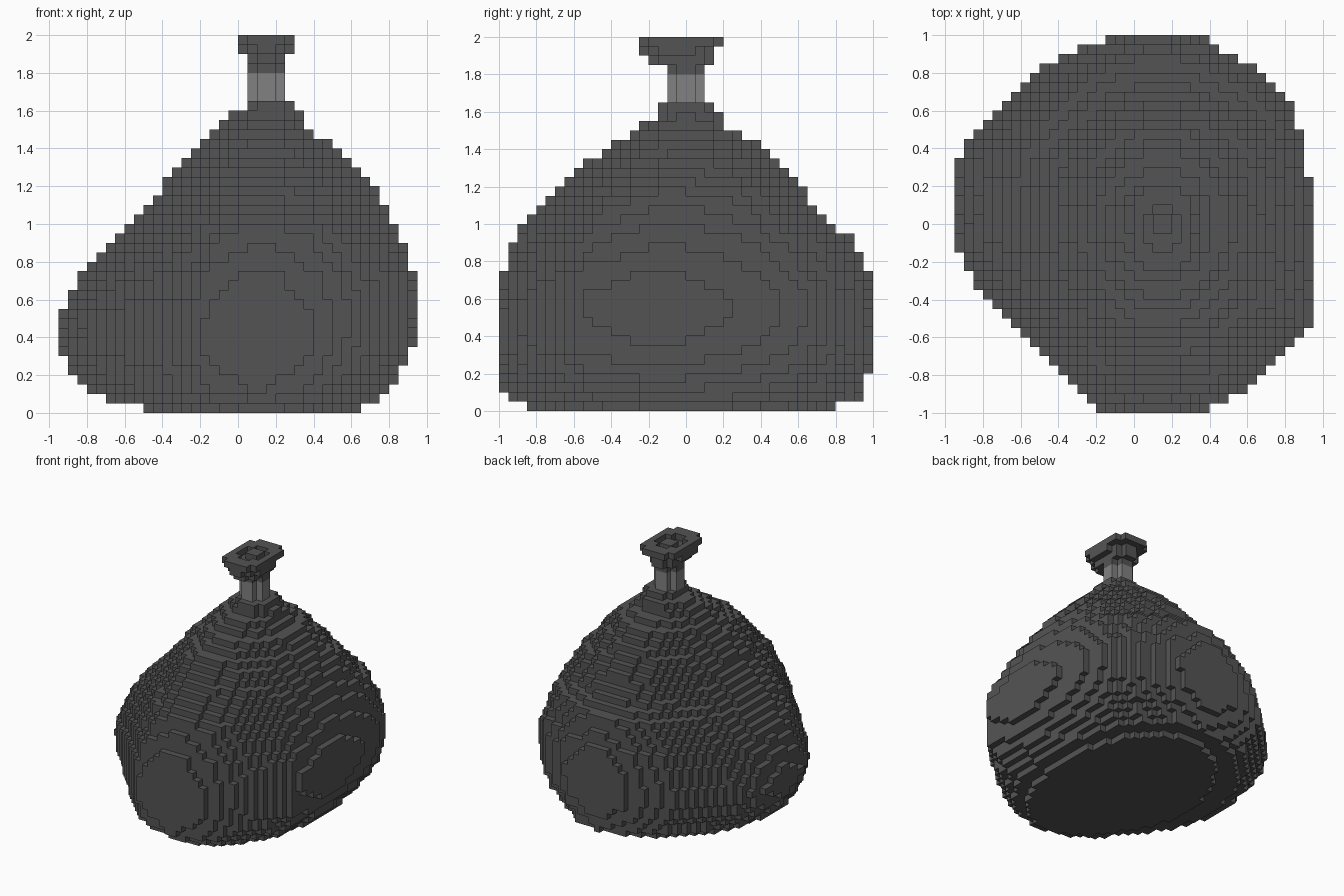
import bpy
import bmesh
import math

if "Cube" in bpy.data.objects:
    bpy.data.objects.remove(bpy.data.objects["Cube"])

S = 0.05          # block size
CX = 0.15         # x of the neck axis


def material(name, v):
    m = bpy.data.materials.new(name)
    m.use_nodes = True
    m.diffuse_color = (v, v, v, 1)
    bsdf = m.node_tree.nodes["Principled BSDF"]
    bsdf.inputs["Base Color"].default_value = (v, v, v, 1)
    bsdf.inputs["Roughness"].default_value = 0.8
    return m


dark = material("dark grey plastic", 0.088)
light = material("light grey tie", 0.22)

# Reach of the bag on each side as (height, distance) curves
RIGHT = [(.025, .65), (.075, .75), (.175, .84), (.275, .9), (.375, .94), (.5, .965), (.6, .97),
         (.725, .94), (.875, .89), (.975, .85), (1.15, .76), (1.425, .5), (1.475, .42), (1.6, .31),
         (1.65, .3)]
LEFT = [(.025, .5), (.075, .7), (.125, .8), (.225, .88), (.3, .925), (.43, .97), (.54, .93),
        (.7, .85), (.775, .8), (1.125, .45), (1.2, .41), (1.575, .05), (1.625, -.05)]
FRONT = [(.025, .85), (.075, .94), (.125, .985), (.175, .995), (.3, 1.02), (.5, 1.02), (.725, .993),
         (.775, .965), (.875, .94), (.975, .9), (1.325, .55), (1.375, .45), (1.425, .4),
         (1.475, .31), (1.525, .25), (1.575, .16), (1.625, .15)]
BACK = [(.025, .8), (.075, .93), (.175, .96), (.225, .99), (.35, 1.02), (.55, 1.02), (.725, .99),
        (.775, .95), (.825, .94), (.925, .9), (.975, .82), (1.025, .75), (1.125, .66), (1.175, .64),
        (1.425, .4), (1.525, .21), (1.575, .2), (1.625, .15)]

# Plan outline at the widest height
OUTLINE = [(.97, -.15), (.925, .28), (.885, .5), (.83, .65), (.69, .81), (.38, .975), (.1, 1.02),
           (-.17, .975), (-.46, .85), (-.81, .52), (-.925, .36), (-.97, .1), (-.925, -.16),
           (-.81, -.38), (-.41, -.79), (-.2, -.975), (.1, -1.02), (.41, -.975), (.6, -.87),
           (.825, -.68), (.928, -.57)]


def reach(curve, z):
    for (z0, a), (z1, b) in zip(curve, curve[1:]):
        if z <= z1:
            return a + (b - a) * (z - z0) / (z1 - z0)
    return curve[-1][1]


def plan(z):
    """Outline of the bag at a height: rounder towards the neck and the base."""
    right, left, front, back = (reach(c, z) for c in (RIGHT, LEFT, FRONT, BACK))
    roundness = min(1, max(0, (z - .7) / .6, (.25 - z) / .25))
    pts = []
    for x, y in OUTLINE:
        u, v = (x - CX) / (.82 if x > CX else 1.12), y / 1.02
        r = math.hypot(u, v) ** roundness
        pts.append((CX + u / r * (right - CX if u > 0 else left + CX),
                    v / r * (back if v > 0 else front)))
    return pts


def inside(x, y, poly):
    hit = False
    for (x0, y0), (x1, y1) in zip(poly, poly[1:] + poly[:1]):
        if (y0 > y) != (y1 > y) and x < x0 + (y - y0) * (x1 - x0) / (y1 - y0):
            hit = not hit
    return hit


def box(x0, x1, y0, y1, z0, z1):
    """Cells of a block range, given in block units."""
    return {(i, j, k) for i in range(x0, x1) for j in range(y0, y1) for k in range(z0, z1)}


def rounded(x0, x1, y0, y1, z0, z1, cut=1):
    """Block range with stepped upright corners; cut is the number of steps."""
    return {(i, j, k) for i, j, k in box(x0, x1, y0, y1, z0, z1)
            if min(i - x0, x1 - 1 - i) + min(j - y0, y1 - 1 - j) >= cut}


# The six face directions and their corners
FACES = []
for axis in range(3):
    u, v = (axis + 1) % 3, (axis + 2) % 3
    for side in (0, 1):
        normal = [0, 0, 0]
        normal[axis] = 2 * side - 1
        ring = []
        for a, b in ((0, 0), (1, 0), (1, 1), (0, 1)):
            c = [0, 0, 0]
            c[axis], c[u], c[v] = side, a, b
            ring.append(c)
        FACES.append((normal, ring if side else ring[::-1]))


def build(name, cells, mat):
    """Make the outer skin of a set of blocks."""
    bm = bmesh.new()
    verts = {}
    for cell in cells:
        for normal, ring in FACES:
            if tuple(p + q for p, q in zip(cell, normal)) in cells:
                continue
            corners = []
            for c in ring:
                key = tuple(p + q for p, q in zip(cell, c))
                if key not in verts:
                    verts[key] = bm.verts.new([n * S for n in key])
                corners.append(verts[key])
            bm.faces.new(corners)
    me = bpy.data.meshes.new(name)
    bm.to_mesh(me)
    bm.free()
    me.materials.append(mat)
    bpy.context.collection.objects.link(bpy.data.objects.new(name, me))


# Bag body: the plan outline filled with blocks, layer by layer
body = set()
for k in range(33):
    outline = plan((k + 0.5) * S)
    body |= {(i, j, k) for i in range(-20, 20) for j in range(-20, 20)
             if inside((i + .5) * S, (j + .5) * S, outline)}
build("bag_body", body, dark)

# Tie round the neck
build("neck_tie", rounded(1, 5, -2, 2, 33, 36), light)

# Gathered top flaring out to a hollow rim
top = rounded(1, 5, -2, 2, 36, 37) | rounded(1, 5, -4, 3, 37, 38)
top |= rounded(0, 6, -5, 3, 38, 39, 2) | rounded(0, 6, -5, 4, 39, 40)
top -= rounded(1, 5, -3, 2, 39, 40) - box(2, 4, -1, 1, 39, 40)
build("bag_top", top, dark)
